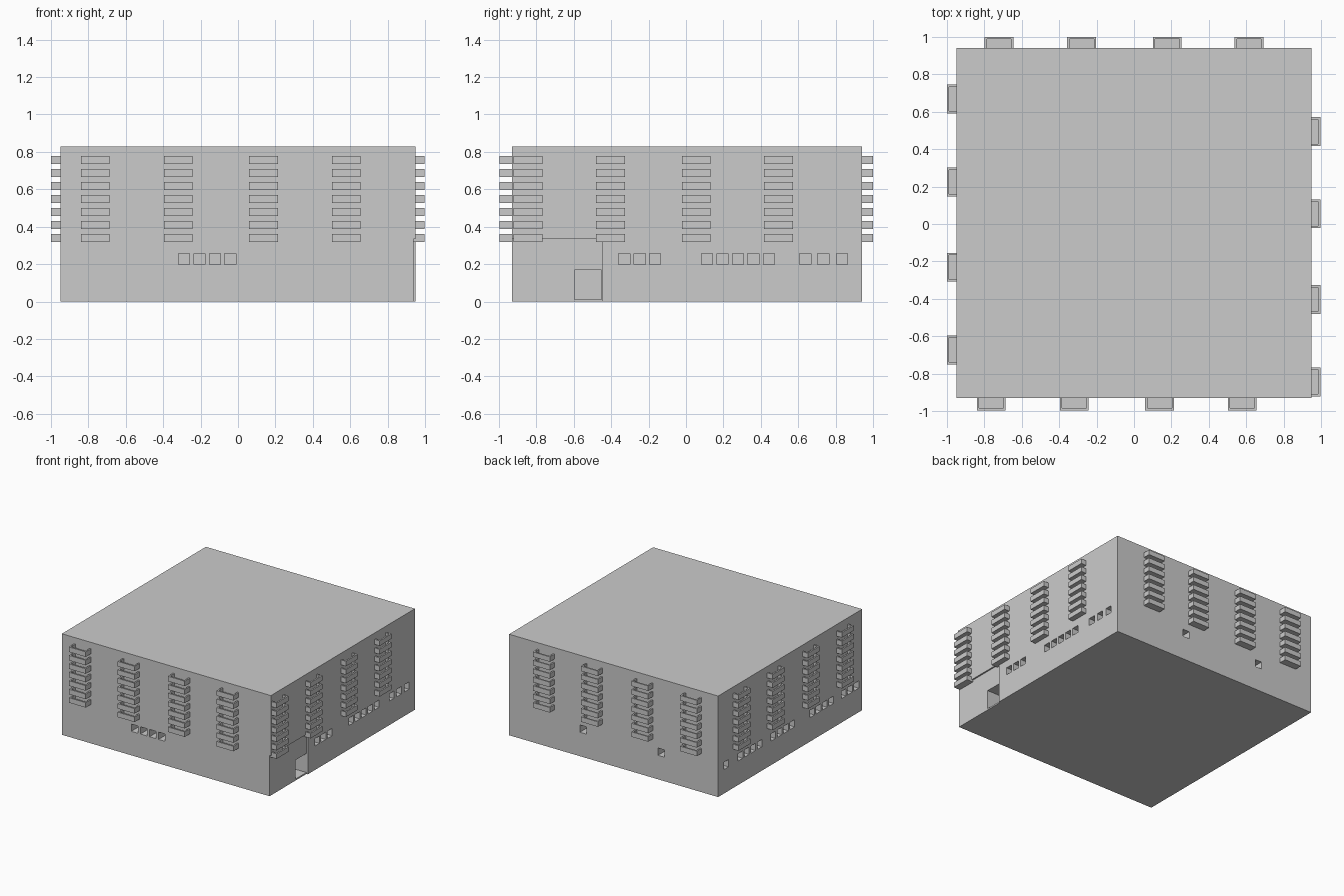
import bpy, bmesh
from mathutils import Vector

if "Cube" in bpy.data.objects:
    bpy.data.objects.remove(bpy.data.objects["Cube"])

X0, X1, Y0, Y1, H = -0.95, 0.95, -0.93, 0.94, 0.83
T = 0.012                      # parapet thickness and notch depth


def add_box(bm, x0, x1, y0, y1, z0, z1):
    verts = bmesh.ops.create_cube(bm, size=1)["verts"]
    for v in verts:
        v.co = Vector((x0 if v.co.x < 0 else x1,
                       y0 if v.co.y < 0 else y1,
                       z0 if v.co.z < 0 else z1))
    return list({f for v in verts for f in v.link_faces})


def make_object(name, bm):
    mesh = bpy.data.meshes.new(name)
    bm.normal_update()
    bm.to_mesh(mesh)
    bm.free()
    ob = bpy.data.objects.new(name, mesh)
    bpy.context.collection.objects.link(ob)
    return ob


def side_box(bm, side, a, b, inner, outer, z0, z1):
    """Box spanning a..b along a wall, reaching inward and outward from it."""
    if side == "front":
        return add_box(bm, a, b, Y0 - outer, Y0 + inner, z0, z1)
    if side == "back":
        return add_box(bm, a, b, Y1 - inner, Y1 + outer, z0, z1)
    if side == "right":
        return add_box(bm, X1 - inner, X1 + outer, a, b, z0, z1)
    return add_box(bm, X0 - outer, X0 + inner, a, b, z0, z1)


# Main block
bm = bmesh.new()
add_box(bm, X0, X1, Y0, Y1, 0, H)
body = make_object("building_body", bm)

# Shallow recess at the entrance corner
bm = bmesh.new()
add_box(bm, X1 - T, 1.1, -1.1, -0.45, -0.1, 0.335)
notch = make_object("corner_cutter", bm)

# Small window openings and the doorway
windows = {
    "front": [-0.289, -0.206, -0.123, -0.041],
    "back": [-0.433, 0.276],
    "right": [-0.33, -0.247, -0.165, 0.112, 0.195, 0.278, 0.36, 0.444,
              0.637, 0.734, 0.834],
    "left": [0.836] + [s - 0.083 * i for s, n in
                       ((0.65, 4), (0.225, 4), (-0.28, 4), (-0.69, 3))
                       for i in range(n)],
}
bm = bmesh.new()
for side, centres in windows.items():
    for c in centres:
        side_box(bm, side, c - 0.03, c + 0.03, 0.10, 0.05, 0.197, 0.257)
side_box(bm, "right", -0.595, -0.451, 0.15, 0.05, 0.012, 0.168)
openings = make_object("opening_cutter", bm)

for cutter in (notch, openings):
    cutter.hide_render = True
    mod = body.modifiers.new("cut", "BOOLEAN")
    mod.operation = "DIFFERENCE"
    mod.solver = "EXACT"
    mod.object = cutter
deps = bpy.context.evaluated_depsgraph_get()
cut_mesh = bpy.data.meshes.new_from_object(body.evaluated_get(deps))
body.modifiers.clear()
body.data = cut_mesh
for cutter in (notch, openings):
    bpy.data.objects.remove(cutter)

# Stacked balconies: open trays with a low parapet, seven floors per column
balconies = {                  # column centres and projection from the wall
    "front": ([-0.763, -0.319, 0.137, 0.579], 0.067),
    "back": ([-0.722, -0.28, 0.178, 0.615], 0.06),
    "right": ([-0.844, -0.404, 0.055, 0.494], 0.046),
    "left": ([-0.673, -0.231, 0.225, 0.668], 0.05),
}
for side, (centres, depth) in balconies.items():
    bm = bmesh.new()
    for c in centres:
        for floor in range(7):
            z = 0.319 + 0.0695 * floor
            faces = side_box(bm, side, c - 0.077, c + 0.077, T, depth,
                             z, z + 0.041)
            bm.normal_update()
            top = max(faces, key=lambda f: f.calc_center_median().z)
            bmesh.ops.inset_region(bm, faces=[top], thickness=T,
                                   use_even_offset=True)
            inner = bmesh.ops.extrude_discrete_faces(bm, faces=[top])["faces"]
            bmesh.ops.translate(bm, verts=inner[0].verts[:],
                                vec=(0, 0, -0.03))
    make_object(side + "_balconies", bm)
